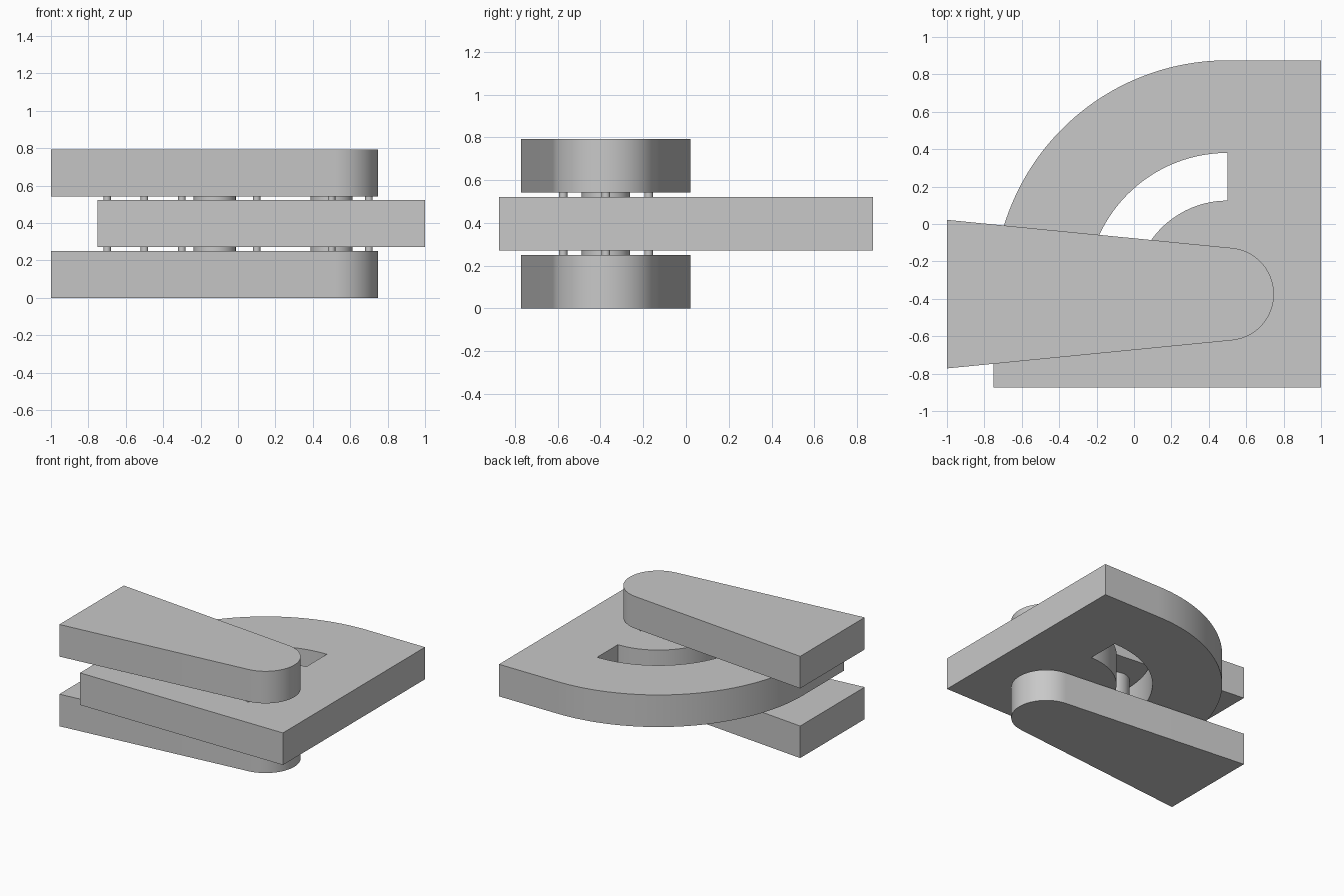
import bpy, bmesh, math

if "Cube" in bpy.data.objects:
    bpy.data.objects.remove(bpy.data.objects["Cube"])

PIVOT = (0.5, -0.375)
GUIDE = (-0.125, -0.375)

grey = bpy.data.materials.new("light grey")
grey.diffuse_color = (0.58, 0.58, 0.58, 1)
grey.use_nodes = True
grey.node_tree.nodes["Principled BSDF"].inputs["Base Color"].default_value = grey.diffuse_color


def arc(r, a0, a1, n, c=PIVOT):
    """Points on a circle about c, angles in degrees."""
    out = []
    for i in range(n + 1):
        a = math.radians(a0 + (a1 - a0) * i / n)
        out.append((c[0] + r * math.cos(a), c[1] + r * math.sin(a)))
    return out


def prism(name, outline, z0, z1):
    """Extrude a closed outline between two heights."""
    bm = bmesh.new()
    face = bm.faces.new([bm.verts.new((x, y, z0)) for x, y in outline])
    ext = bmesh.ops.extrude_face_region(bm, geom=[face])
    top = [v for v in ext["geom"] if isinstance(v, bmesh.types.BMVert)]
    bmesh.ops.translate(bm, verts=top, vec=(0, 0, z1 - z0))
    bmesh.ops.recalc_face_normals(bm, faces=bm.faces)
    mesh = bpy.data.meshes.new(name)
    bm.to_mesh(mesh)
    bm.free()
    mesh.materials.append(grey)
    ob = bpy.data.objects.new(name, mesh)
    bpy.context.collection.objects.link(ob)
    return ob


def smooth(ob):
    bpy.ops.object.select_all(action="DESELECT")
    ob.select_set(True)
    bpy.context.view_layer.objects.active = ob
    bpy.ops.object.shade_smooth_by_angle(angle=math.radians(30))


def cylinder(name, c, r, z0, z1, n=48):
    ob = prism(name, arc(r, 0, 360, n, c)[:-1], z0, z1)
    smooth(ob)
    return ob


# swinging plate: quarter-round corner with straight front and right sides
plate = prism("plate", [(1, -0.875), (1, 0.875)] + arc(1.25, 90, 180, 64)
              + [(-0.75, -0.875)], 0.272, 0.522)

# curved guide slot (square far end, rounded near end) and pivot hole
slot = prism("slot_cutter", arc(0.755, 90, 180, 48)
             + arc(0.1275, 180, 360, 20, (-0.1275, -0.375))[1:-1]
             + arc(0.5, 180, 90, 40), 0.2, 0.6)
hole = cylinder("hole_cutter", PIVOT, 0.125, 0.2, 0.6)
for cutter in (slot, hole):
    mod = plate.modifiers.new("cut", "BOOLEAN")
    mod.object = cutter
    mod.solver = "EXACT"
    bpy.context.view_layer.objects.active = plate
    bpy.ops.object.modifier_apply(modifier=mod.name)
    bpy.data.objects.remove(cutter)
smooth(plate)

# tapered arms below and above the plate, tangent to the round nose
taper = 5.63
slope = math.tan(math.radians(taper))
nose = arc(0.248, -90 + taper, 90 - taper, 40)
half = nose[-1][1] - PIVOT[1] + slope * (nose[-1][0] + 1)
outline = nose + [(-1, PIVOT[1] + half), (-1, PIVOT[1] - half)]
for name, z0, z1 in (("lower_arm", 0, 0.25), ("upper_arm", 0.543, 0.793)):
    smooth(prism(name, outline, z0, z1))

# pivot and guide pins joining the two arms
cylinder("pivot_pin", PIVOT, 0.113, 0.24, 0.553)
cylinder("guide_pin", GUIDE, 0.113, 0.24, 0.553)

# small spacer studs filling the gaps between arms and plate
studs = [(x, -0.375) for x in (-0.7, -0.5, -0.3, 0.1, 0.7)]
studs += [(0.5, -0.575), (0.5, -0.175)]
for i, c in enumerate(studs):
    cylinder(f"lower_stud_{i}", c, 0.02, 0.245, 0.275, 20)
    cylinder(f"upper_stud_{i}", c, 0.02, 0.519, 0.548, 20)
